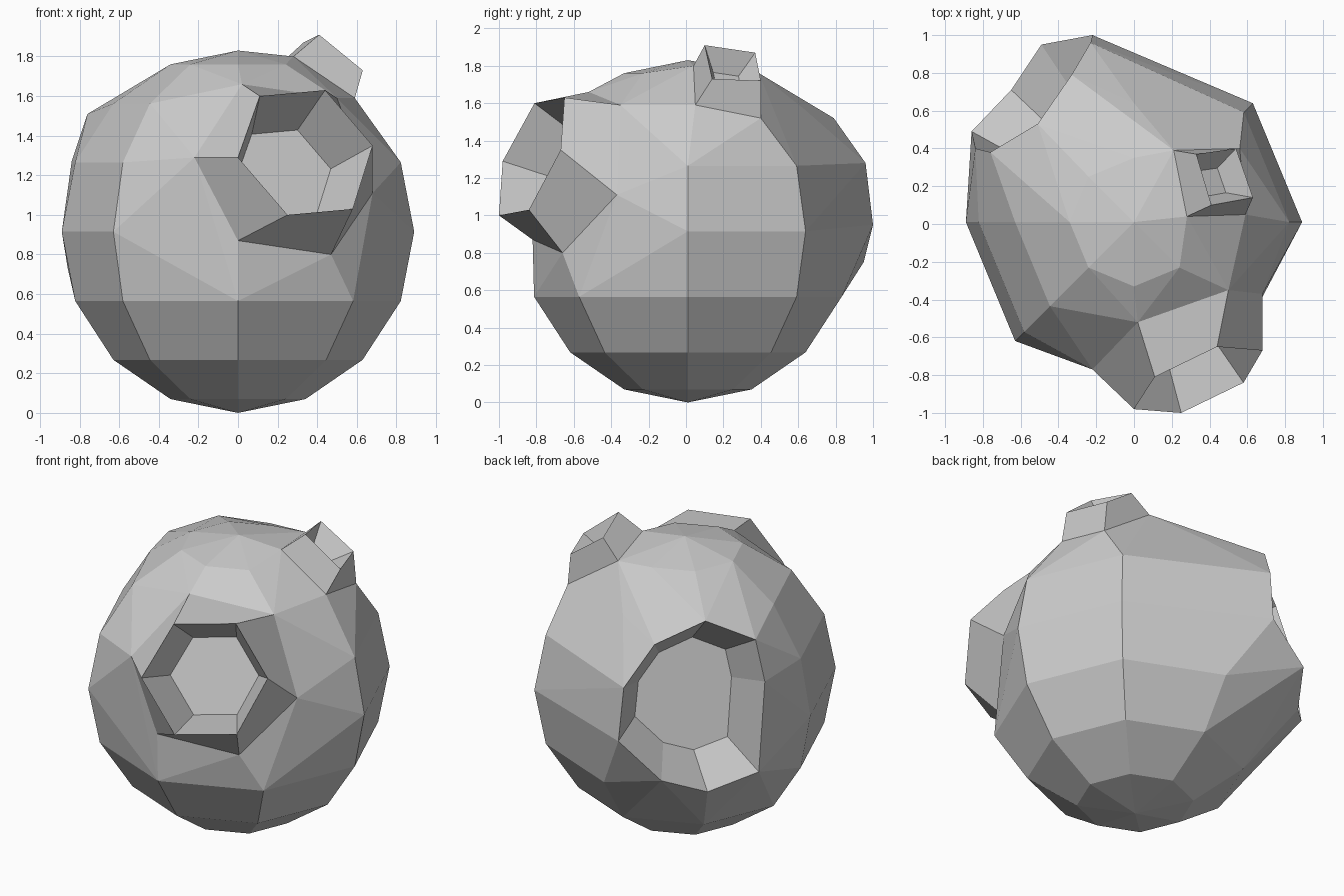
import bpy, bmesh, math
from mathutils import Vector

if "Cube" in bpy.data.objects:
    bpy.data.objects.remove(bpy.data.objects["Cube"])

# Crater data: rim loops, and foot loops where a crater stands proud of the body
front_foot = [(0, -.82, .87), (.47, -.66, .80), (.68, -.37, 1.11),
              (.50, -.35, 1.59), (.02, -.52, 1.66), (-.22, -.77, 1.29)]
front_rim = [(.25, -1.0, 1.0), (.58, -.84, 1.03), (.68, -.67, 1.35),
             (.44, -.65, 1.63), (.11, -.81, 1.60), (0, -.98, 1.29)]
back_rim = [(-.22, 1.0, .95), (-.49, .95, .75), (-.65, .71, .63),
            (-.86, .49, .73), (-.84, .40, 1.27), (-.76, .38, 1.51),
            (-.51, .53, 1.62), (-.33, .79, 1.52), (-.23, .96, 1.28)]
top_foot = [(.28, .04, 1.80), (.59, .05, 1.59), (.56, .40, 1.52), (.21, .39, 1.76)]
top_rim = [(.41, .10, 1.91), (.63, .14, 1.73), (.54, .40, 1.72), (.33, .37, 1.87)]

# foot, rim, clearing radius on the body, floor shrink, floor depth
craters = [(front_foot, front_rim, .60, .70, .30),
           (back_rim, None, .62, .66, .38),
           (top_foot, top_rim, .40, .50, .12)]

CENTER = Vector((0, .01, .915))


def mean(points):
    return sum((Vector(p) for p in points), Vector()) / len(points)


bm = bmesh.new()

# Coarse 8 x 8 ball, leaving gaps where the craters sit
for i in range(9):
    polar = math.pi * i / 8
    for j in range(1 if i in (0, 8) else 8):
        az = math.pi * j / 4
        p = CENTER + Vector((.89 * math.sin(polar) * math.cos(az),
                             .89 * math.sin(polar) * math.sin(az),
                             .915 * math.cos(polar)))
        if all((p - mean(c[0])).length > c[2] for c in craters):
            bm.verts.new(p)

# Wrap a skin over the ball and the crater feet
feet = [[bm.verts.new(p) for p in c[0]] for c in craters]
keep = {v for loop in feet for v in loop}
hull = bmesh.ops.convex_hull(bm, input=bm.verts[:])
spare = {g for g in hull["geom_interior"] + hull["geom_unused"]
         if isinstance(g, bmesh.types.BMVert)} - keep
bmesh.ops.delete(bm, geom=list(spare), context='VERTS')

# Open each crater mouth
caps = [f for f in bm.faces if any(all(v in loop for v in f.verts) for loop in feet)]
bmesh.ops.delete(bm, geom=caps, context='FACES_KEEP_BOUNDARY')


def wall(lower, upper):
    n = len(lower)
    for k in range(n):
        m = (k + 1) % n
        bm.faces.new((lower[k], lower[m], upper[m], upper[k]))


# Raised outer wall, sloping inner wall and sunken floor
for foot, (base, rim, clear, shrink, depth) in zip(feet, craters):
    top, edge = foot, base
    if rim:
        top, edge = [bm.verts.new(p) for p in rim], rim
        wall(foot, top)
    mid = mean(edge)
    normal = sum(((Vector(edge[k - 1]) - mid).cross(Vector(edge[k]) - mid)
                  for k in range(len(edge))), Vector()).normalized()
    if normal.dot(mid - CENTER) < 0:
        normal = -normal
    floor = [bm.verts.new(mid + (Vector(p) - mid) * shrink - normal * depth) for p in edge]
    wall(top, floor)
    bm.faces.new(floor)

bmesh.ops.recalc_face_normals(bm, faces=bm.faces[:])
mesh = bpy.data.meshes.new("asteroid")
bm.to_mesh(mesh)
bm.free()
bpy.context.collection.objects.link(bpy.data.objects.new("asteroid", mesh))
